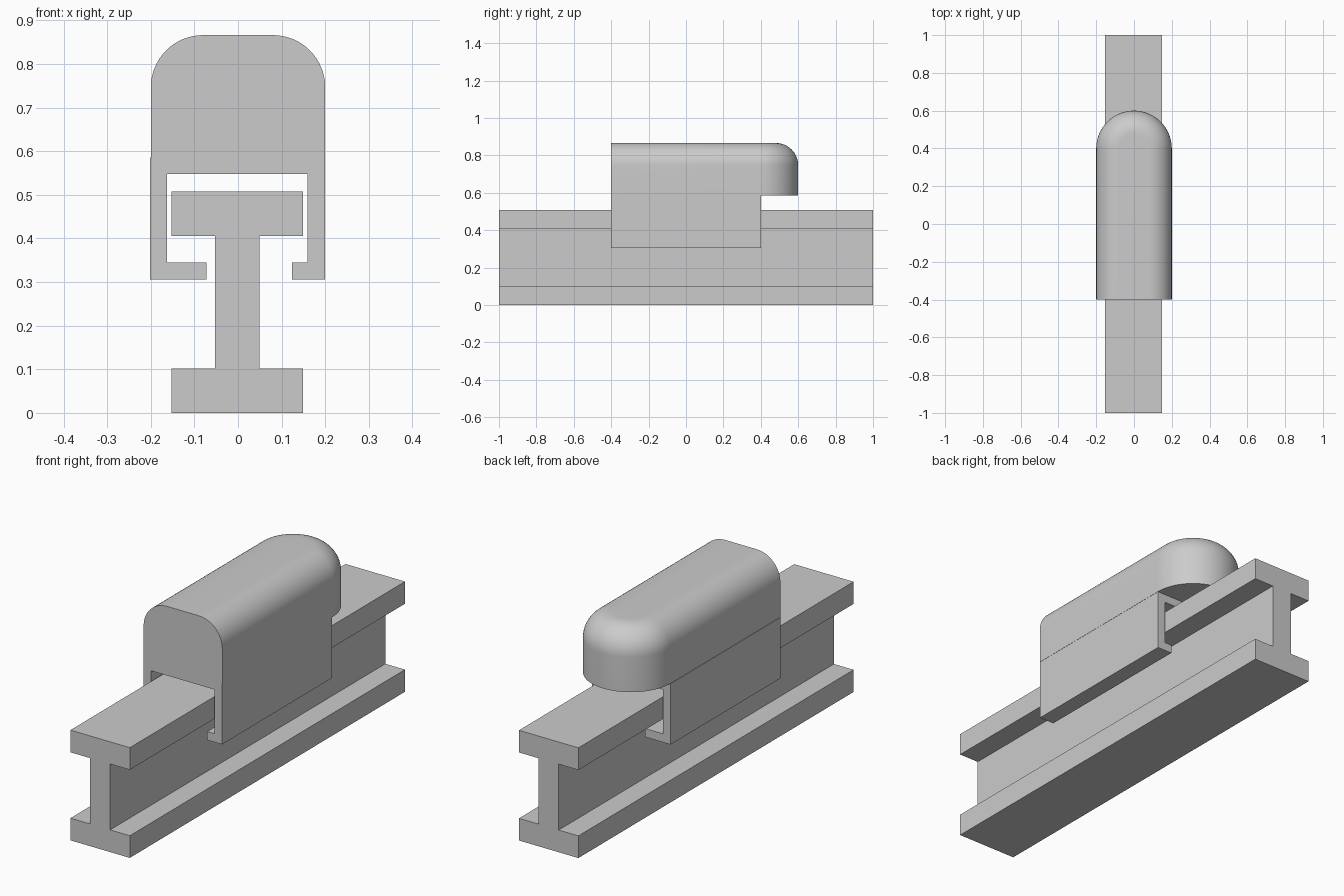
import bpy, bmesh, math

cube = bpy.data.objects.get("Cube")
if cube:
    bpy.data.objects.remove(cube, do_unlink=True)

# One plain grey for every part
grey = bpy.data.materials.new("light_grey")
grey.use_nodes = True
colour = (0.6, 0.6, 0.6, 1)
grey.diffuse_color = colour
bsdf = next(n for n in grey.node_tree.nodes if n.type == "BSDF_PRINCIPLED")
bsdf.inputs["Base Color"].default_value = colour

SHIFT = -0.0015   # rail and skirt sit a hair off the body's centre line


def finish(name, bm):
    bmesh.ops.recalc_face_normals(bm, faces=bm.faces)
    mesh = bpy.data.meshes.new(name)
    bm.to_mesh(mesh)
    bm.free()
    mesh.materials.append(grey)
    obj = bpy.data.objects.new(name, mesh)
    bpy.context.collection.objects.link(obj)
    return obj


def extrude_profile(name, points, y0, y1):
    """Extrude an x-z outline along y."""
    bm = bmesh.new()
    face = bm.faces.new([bm.verts.new((x + SHIFT, y0, z)) for x, z in points])
    ext = bmesh.ops.extrude_face_region(bm, geom=[face])
    verts = [v for v in ext["geom"] if isinstance(v, bmesh.types.BMVert)]
    bmesh.ops.translate(bm, verts=verts, vec=(0, y1 - y0, 0))
    return finish(name, bm)


# I-beam rail, mirrored from its right half
half = [(0.151, 0), (0.151, 0.102), (0.051, 0.102),
        (0.051, 0.405), (0.151, 0.405), (0.151, 0.507)]
extrude_profile("rail", half + [(-x, z) for x, z in reversed(half)], -1, 1)

# Skirt wrapping the rail head, with a longer lip on the left-hand side of the outline
OUT, INN, LOW, LIP, CEIL, TOP = 0.2005, 0.161, 0.306, 0.345, 0.548, 0.586
skirt = [(OUT, TOP), (OUT, LOW), (0.125, LOW), (0.125, LIP), (INN, LIP), (INN, CEIL),
         (-INN, CEIL), (-INN, LIP), (-0.071, LIP), (-0.071, LOW), (-OUT, LOW), (-OUT, TOP)]
extrude_profile("skirt", skirt, -0.4, 0.4)

# Body shell: round-nosed outlines stacked up through the top fillet
HALF, FILLET, HEIGHT = 0.2, 0.12, 0.866
NOSE_STEPS, FILLET_STEPS = 48, 16


def outline(bm, r, z):
    pts = [(-r, -0.4), (r, -0.4)]
    for i in range(NOSE_STEPS + 1):
        a = math.pi * i / NOSE_STEPS
        pts.append((r * math.cos(a), 0.4 + r * math.sin(a)))
    return [bm.verts.new((x, y, z)) for x, y in pts]


bm = bmesh.new()
rings = [outline(bm, HALF, TOP)]
for i in range(FILLET_STEPS + 1):
    a = math.pi / 2 * i / FILLET_STEPS
    rings.append(outline(bm, HALF - FILLET * (1 - math.cos(a)),
                         HEIGHT - FILLET * (1 - math.sin(a))))
count = len(rings[0])
for low, high in zip(rings, rings[1:]):
    for i in range(1, count):      # sides and nose; the flat front is one face
        j = (i + 1) % count
        bm.faces.new((low[i], low[j], high[j], high[i]))
bm.faces.new([r[0] for r in rings] + [r[1] for r in reversed(rings)])
bm.faces.new(rings[0])
bm.faces.new(rings[-1])
body = finish("body", bm)

bpy.ops.object.select_all(action="DESELECT")
body.select_set(True)
bpy.context.view_layer.objects.active = body
bpy.ops.object.shade_smooth_by_angle(angle=math.radians(30))
